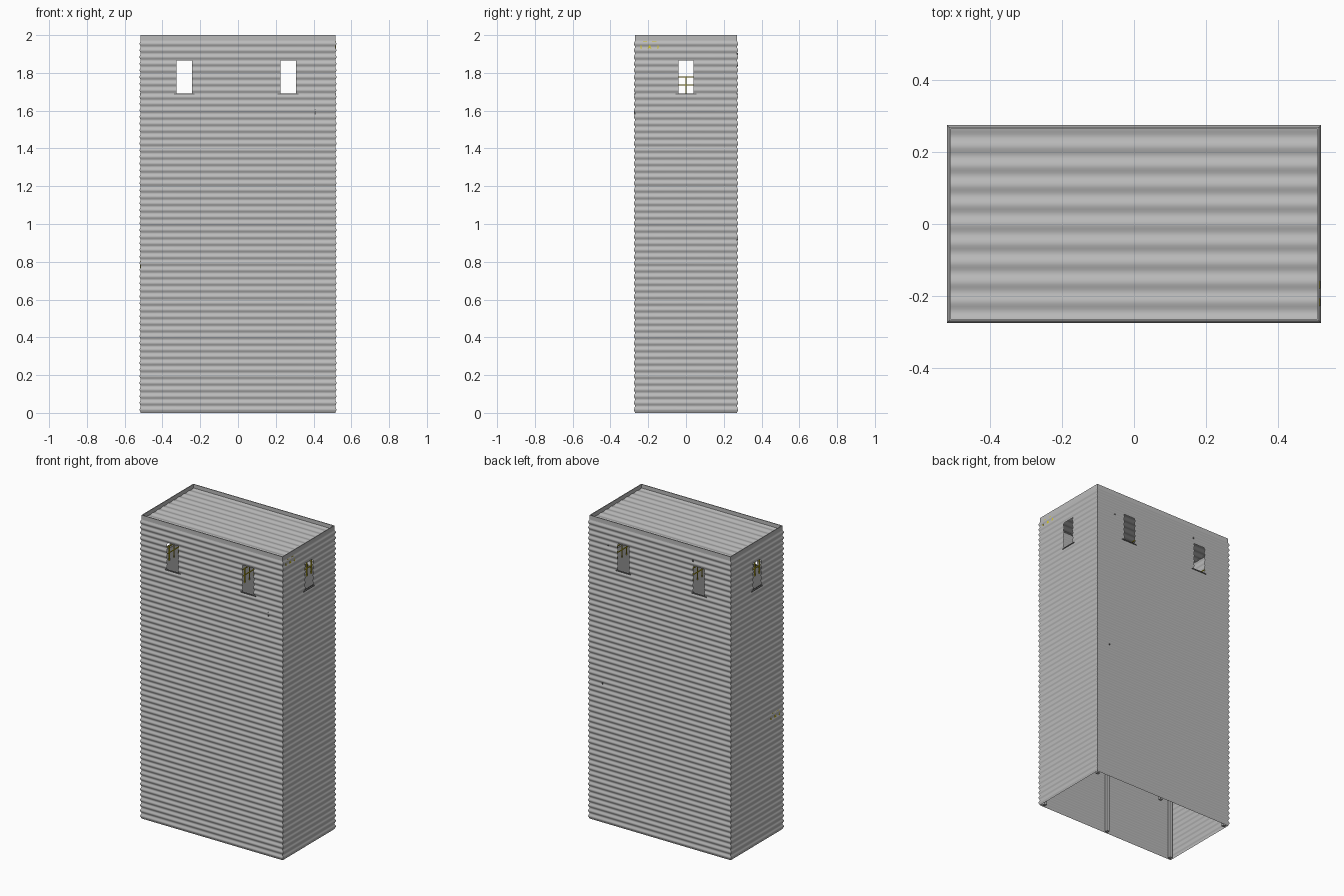
import bpy, bmesh, math
from mathutils import Vector

if "Cube" in bpy.data.objects:
    bpy.data.objects.remove(bpy.data.objects["Cube"])


def material(name, rgb):
    m = bpy.data.materials.new(name)
    m.use_nodes = True
    m.diffuse_color = (*rgb, 1)
    m.node_tree.nodes["Principled BSDF"].inputs["Base Color"].default_value = (*rgb, 1)
    return m


STEEL = material("sheet steel grey", (0.5, 0.5, 0.5))
DARK = material("dark steel", (0.16, 0.16, 0.16))
YELLOW = material("safety yellow", (0.72, 0.6, 0.02))

HX, HY, TOP = 0.515, 0.27, 2.0
RIM_Z, DEPTH = 1.972, 0.006
SILL_Z, HEAD_Z = 1.69, 1.866
FRONT_WINDOWS = [-0.285, 0.265]
HALF = 0.041


def finish(name, bm, mat, smooth=False):
    bmesh.ops.recalc_face_normals(bm, faces=bm.faces)
    mesh = bpy.data.meshes.new(name)
    bm.to_mesh(mesh)
    bm.free()
    mesh.materials.append(mat)
    ob = bpy.data.objects.new(name, mesh)
    bpy.context.collection.objects.link(ob)
    if smooth:
        bpy.ops.object.select_all(action="DESELECT")
        ob.select_set(True)
        bpy.context.view_layer.objects.active = ob
        bpy.ops.object.shade_smooth_by_angle(angle=math.radians(35))
    return ob


def add_box(bm, lo, hi):
    lo, hi = Vector(lo), Vector(hi)
    cube = bmesh.ops.create_cube(bm, size=1)["verts"]
    bmesh.ops.scale(bm, vec=hi - lo, verts=cube)
    bmesh.ops.translate(bm, vec=(lo + hi) / 2, verts=cube)


def boxes(name, mat, pairs):
    bm = bmesh.new()
    for lo, hi in pairs:
        add_box(bm, lo, hi)
    return finish(name, bm, mat)


def ribs(t, pitch):
    return -DEPTH / 2 * (1 - math.cos(2 * math.pi * t / pitch))


# Corrugated wall shell: a mitred ring swept upward, leaving window openings
bm = bmesh.new()
xs = [-HX] + [c + s * HALF for c in FRONT_WINDOWS for s in (-1, 1)] + [HX]
ys = [-HY, -HALF, HALF, HY]
ring = [(x, -HY) for x in xs[:-1]] + [(HX, y) for y in ys[:-1]]
ring += [(x, HY) for x in reversed(xs[1:])] + [(-HX, y) for y in reversed(ys[1:])]
openings = {1, 3, 6, 9, 11, 14}
PITCH = RIM_Z / 56
levels = [i * PITCH / 8 for i in range(56 * 8 + 1)]
snap = lambda z: min(levels, key=lambda v: abs(v - z))
low, high = snap(SILL_Z), snap(HEAD_Z)
previous = None
for i, z in enumerate(levels):
    d = ribs(z, PITCH)
    row = []
    for x, y in ring:
        px = x + math.copysign(d, x) if abs(x) == HX else x
        py = y + math.copysign(d, y) if abs(y) == HY else y
        row.append(bm.verts.new((px, py, z)))
    if previous:
        in_window = low < z <= high
        for k in range(len(row)):
            if not (in_window and k in openings):
                n = (k + 1) % len(row)
                bm.faces.new((previous[k], previous[n], row[n], row[k]))
    previous = row
finish("corrugated_walls", bm, STEEL, smooth=True)

# Corrugated roof sheet, recessed behind the parapet rim
bm = bmesh.new()
previous = None
for i in range(81):
    y = -HY + 2 * HY * i / 80
    z = RIM_Z + 0.004 + ribs(y, 0.054)
    row = [bm.verts.new((x, y, z)) for x in (-HX, HX)]
    if previous:
        bm.faces.new((previous[0], previous[1], row[1], row[0]))
    previous = row
finish("roof_sheet", bm, STEEL, smooth=True)

# Parapet rim
T = 0.005
boxes("roof_rim", STEEL,
      [((-HX, s * HY - T * (s > 0), RIM_Z), (HX, s * HY + T * (s < 0), TOP)) for s in (-1, 1)] +
      [((s * HX - T * (s > 0), -HY + T, RIM_Z), (s * HX + T * (s < 0), HY - T, TOP)) for s in (-1, 1)])

# Window sills on all four sides
sills = []
for s in (-1, 1):
    for c in FRONT_WINDOWS:
        sills.append(((c - 0.055, s * HY - 0.005, low - 0.006), (c + 0.055, s * HY + 0.005, low)))
    sills.append(((s * HX - 0.005, -0.055, low - 0.006), (s * HX + 0.005, 0.055, low)))
boxes("window_sills", DARK, sills)

# Columns inside the long walls
boxes("inner_columns", STEEL,
      [((x - 0.01, s * 0.25 - 0.01, 0.0), (x + 0.01, s * 0.25 + 0.01, RIM_Z - 0.01))
       for x in (-0.495, 0, 0.495) for s in (-1, 1)])

# Upper walkway at window height
boxes("upper_walkway", DARK, [((-0.5, -0.258, low - 0.014), (0.5, 0.258, low - 0.006))])

# Guard rails across the walkway
R = 0.0025
rails = []
for x in (-0.4, -0.15, 0.15, 0.4):
    for z in (1.735, 1.778):
        rails.append(((x - R, -0.24, z - R), (x + R, 0.24, z + R)))
    for k in range(11):
        y = -0.24 + 0.048 * k
        rails.append(((x - R, y - R, low - 0.006), (x + R, y + R, 1.778)))
boxes("guard_rails", YELLOW, rails)


# Pairs of octagonal hoops on the end walls
def hoops(name, x, y, z):
    bm = bmesh.new()
    for cy in (y - 0.0245, y + 0.0245):
        loops = []
        for r in (0.026, 0.02):
            for dx in (-0.003, 0.003):
                loops.append([bm.verts.new((x + dx, cy + r * math.cos(a), z + r * math.sin(a)))
                              for a in [math.pi / 8 + k * math.pi / 4 for k in range(8)]])
        order = [loops[0], loops[1], loops[3], loops[2]]
        for a, b in zip(order, order[1:] + order[:1]):
            for k in range(8):
                n = (k + 1) % 8
                bm.faces.new((a[k], a[n], b[n], b[k]))
    finish(name, bm, YELLOW)


hoops("upper_hoops", HX, -0.193, 1.942)
hoops("lower_hoops", -HX, -0.193, 0.78)

# Small wall brackets
boxes("wall_brackets", DARK,
      [((x - 0.004, y - 0.005, z - h), (x + 0.004, y + 0.005, z + h))
       for x, y, z, h in ((0.41, -HY, 1.595, 0.014), (0.42, HY, 0.917, 0.005),
                          (0.38, HY, 1.84, 0.005), (-0.24, HY, 1.9, 0.005))])
